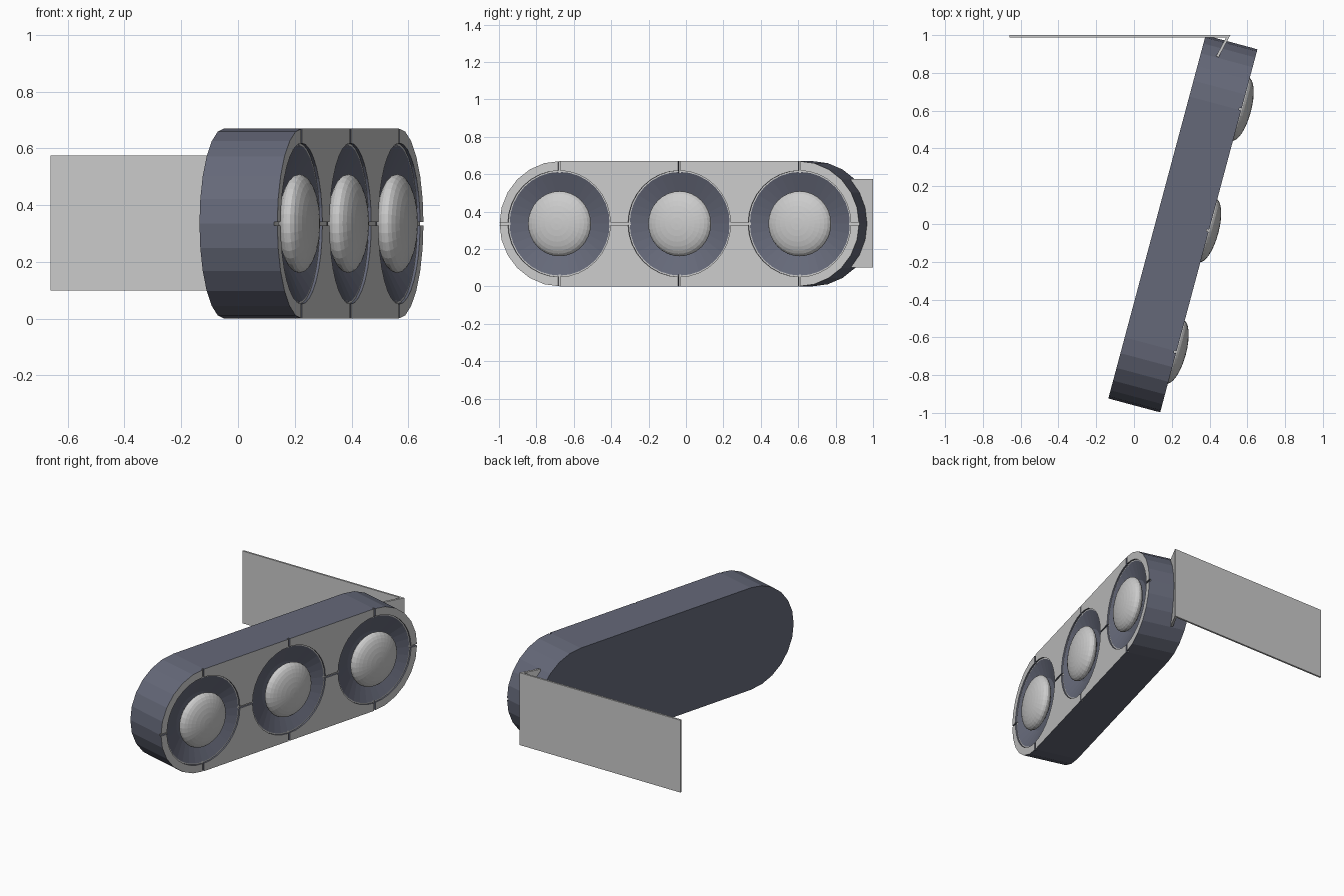
import bpy, bmesh, math
from mathutils import Matrix, Vector

if "Cube" in bpy.data.objects:
    bpy.data.objects.remove(bpy.data.objects["Cube"])

# Local frame of the lamp: x along its length, y up, z out of the front face
A = math.radians(15)
FRAME = Matrix(((math.sin(A), 0, math.cos(A), 0.396),
                (math.cos(A), 0, -math.sin(A), -0.036),
                (0, 1, 0, 0.335),
                (0, 0, 0, 1)))
R, HALF, DEPTH = 0.335, 0.66, 0.284
CENTRES = (-0.665, 0, 0.665)

dark = bpy.data.materials.new("dark_housing")
dark.diffuse_color = (0.13, 0.14, 0.19, 1)
dark.use_nodes = True
dark.node_tree.nodes["Principled BSDF"].inputs["Base Color"].default_value = dark.diffuse_color
grey = bpy.data.materials.new("grey_face")
grey.diffuse_color = (0.8, 0.8, 0.8, 1)
grey.use_nodes = True
grey.node_tree.nodes["Principled BSDF"].inputs["Base Color"].default_value = grey.diffuse_color


def add(name, bm, matrix=FRAME):
    bmesh.ops.recalc_face_normals(bm, faces=bm.faces)
    me = bpy.data.meshes.new(name)
    bm.to_mesh(me)
    bm.free()
    ob = bpy.data.objects.new(name, me)
    bpy.context.collection.objects.link(ob)
    ob.matrix_world = matrix
    return ob


def prism(name, pts, z0, z1, matrix=FRAME):
    bm = bmesh.new()
    face = bm.faces.new([bm.verts.new((x, y, z0)) for x, y in pts])
    ext = bmesh.ops.extrude_face_region(bm, geom=[face])["geom"]
    bmesh.ops.translate(bm, vec=(0, 0, z1 - z0),
                        verts=[v for v in ext if isinstance(v, bmesh.types.BMVert)])
    return add(name, bm, matrix)


def lathe(name, profile, cx, n=32):
    bm = bmesh.new()
    rings = [[bm.verts.new((cx + r * math.cos(2 * math.pi * i / n),
                            r * math.sin(2 * math.pi * i / n), z)) for i in range(n)]
             for r, z in profile]
    for a, b in zip(rings, rings[1:]):
        for i in range(n):
            j = (i + 1) % n
            bm.faces.new((a[i], a[j], b[j], b[i]))
    bm.faces.new(rings[0])
    bm.faces.new(rings[-1])
    return add(name, bm)


def rect(x, y, w, h):
    return [(x - w, y - h), (x + w, y - h), (x + w, y + h), (x - w, y + h)]


# Housing: long body with half-round ends
outline = []
for side in (1, -1):
    for i in range(13):
        t = math.pi * (i / 12 - 0.5) + (0 if side > 0 else math.pi)
        outline.append((side * HALF + R * math.cos(t), R * math.sin(t)))
housing = prism("housing", outline, -DEPTH, 0)

# Cutters: dished lamp recesses and thin seams in the front face
dish = [(0.284, 0.05), (0.284, -0.01), (0.277, -0.01), (0.165, -0.055)]
cutters = [lathe("recess_cutter", dish, c) for c in CENTRES]
cutters.append(prism("seam_cutter", rect(0, 0, 1.1, 0.006), -0.012, 0.05))
cutters += [prism("seam_cutter", rect(c, 0, 0.006, 0.4), -0.012, 0.05) for c in CENTRES]
for c in cutters:
    c.hide_render = True
    mod = housing.modifiers.new("cut", 'BOOLEAN')
    mod.operation, mod.solver, mod.object = 'DIFFERENCE', 'EXACT', c
dg = bpy.context.evaluated_depsgraph_get()
cut = bpy.data.meshes.new_from_object(housing.evaluated_get(dg))
housing.modifiers.clear()
housing.data = cut
for c in cutters:
    bpy.data.objects.remove(c)

# Grey front face, dark sides, back and dishes
cut.materials.clear()
cut.materials.append(dark)
cut.materials.append(grey)
for p in cut.polygons:
    p.material_index = int(p.normal.z > 0.99 and p.center.z > -0.03)

# Lenses: flattened domes
for i, c in enumerate(CENTRES):
    bm = bmesh.new()
    bmesh.ops.create_uvsphere(bm, u_segments=32, v_segments=16, radius=1)
    bmesh.ops.scale(bm, vec=(0.174, 0.174, 0.06), verts=bm.verts)
    bmesh.ops.translate(bm, vec=(c, 0, -0.008), verts=bm.verts)
    add(f"lens_{i + 1}", bm)

# Bracket: thin sheet with a folded tab set into the end of the housing
bracket = [(-0.66, 1.0), (0.51, 1.0), (0.447, 0.882), (0.435, 0.89),
           (0.488, 0.988), (-0.66, 0.988)]
prism("bracket", bracket, 0.10, 0.575, Matrix.Identity(4))
